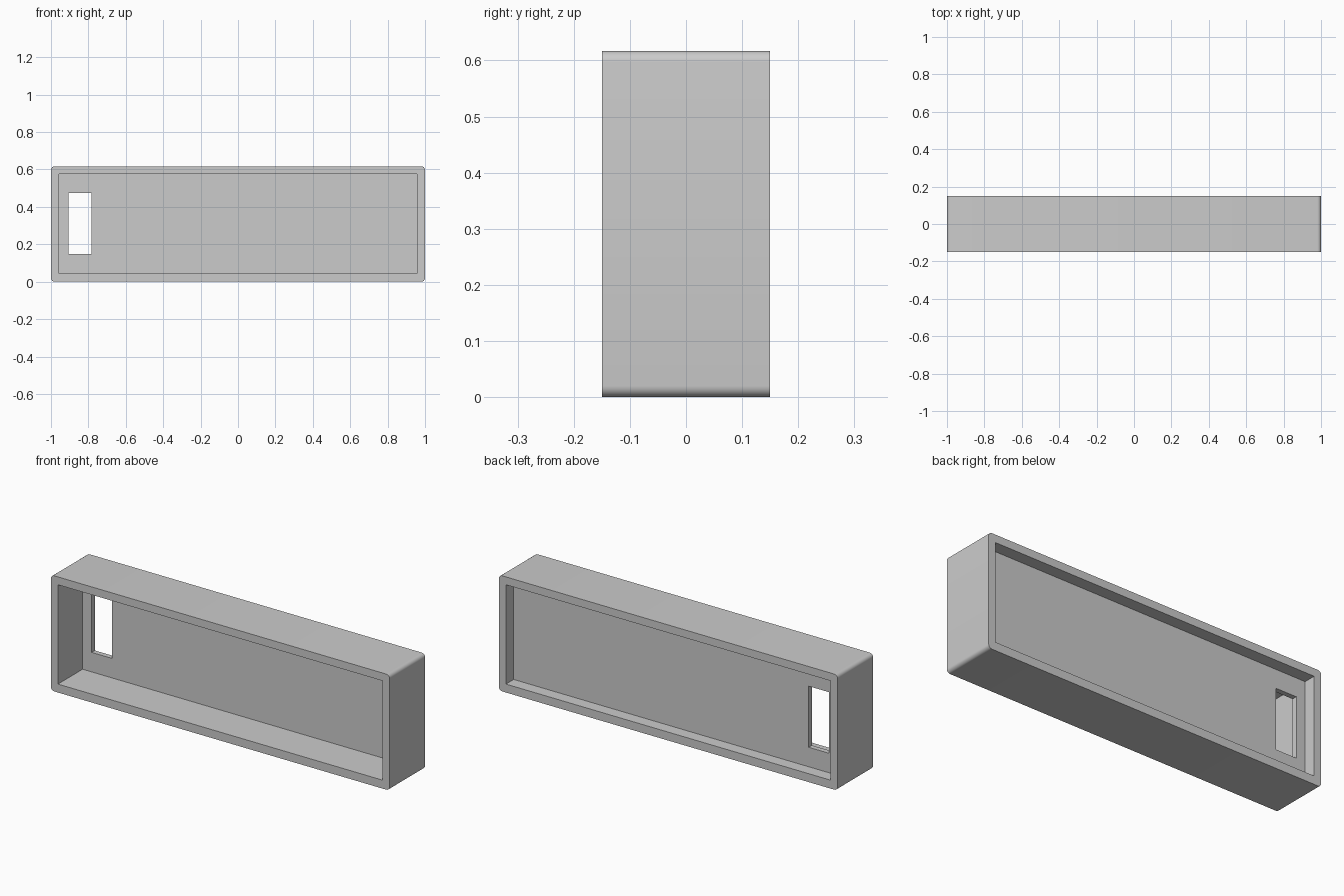
import bpy, math

if "Cube" in bpy.data.objects:
    bpy.data.objects.remove(bpy.data.objects["Cube"])

W, H, D = 1.0, 0.617, 0.15      # half width, height, half depth
WALL, RADIUS = 0.042, 0.02


def rect(x0, x1, z0, z1, r=0.0, steps=6):
    """Rectangle outline, optionally with rounded corners."""
    if r == 0:
        return [(x0, z0), (x1, z0), (x1, z1), (x0, z1)]
    pts = []
    centres = [(x1 - r, z1 - r), (x0 + r, z1 - r), (x0 + r, z0 + r), (x1 - r, z0 + r)]
    for q, (cx, cz) in enumerate(centres):
        for i in range(steps + 1):
            a = math.pi / 2 * (q + i / steps)
            pts.append((cx + r * math.cos(a), cz + r * math.sin(a)))
    return pts


def plate(name, outlines, y0, y1):
    """Extrude outlines (outer, then hole) along y from y0 to y1."""
    curve = bpy.data.curves.new(name, 'CURVE')
    curve.dimensions = '2D'
    curve.fill_mode = 'BOTH'
    curve.extrude = (y1 - y0) / 2
    for pts in outlines:
        s = curve.splines.new('POLY')
        s.points.add(len(pts) - 1)
        for p, (x, z) in zip(s.points, pts):
            p.co = (x, z, 0, 1)
        s.use_cyclic_u = True
    obj = bpy.data.objects.new(name, curve)
    bpy.context.collection.objects.link(obj)
    obj.location.y = (y0 + y1) / 2
    obj.rotation_euler.x = math.pi / 2
    bpy.ops.object.select_all(action='DESELECT')
    obj.select_set(True)
    bpy.context.view_layer.objects.active = obj
    bpy.ops.object.convert(target='MESH')
    obj = bpy.context.object
    # Weld caps to sides and make normals consistent
    bpy.ops.object.mode_set(mode='EDIT')
    bpy.ops.mesh.select_all(action='SELECT')
    bpy.ops.mesh.remove_doubles(threshold=0.0001)
    bpy.ops.mesh.normals_make_consistent(inside=False)
    bpy.ops.object.mode_set(mode='OBJECT')
    bpy.ops.object.shade_smooth_by_angle(angle=math.radians(30))
    return obj


inner = rect(-W + WALL, W - WALL, WALL + 0.003, H - WALL)

# Deep outer frame with softened corners
plate("outer_frame", [rect(-W, W, 0, H, RADIUS), inner], -D, D)

# Recessed panel with a tall slot near the left end
plate("inner_panel", [inner, rect(-0.905, -0.784, 0.149, 0.475)], 0.058, 0.085)
